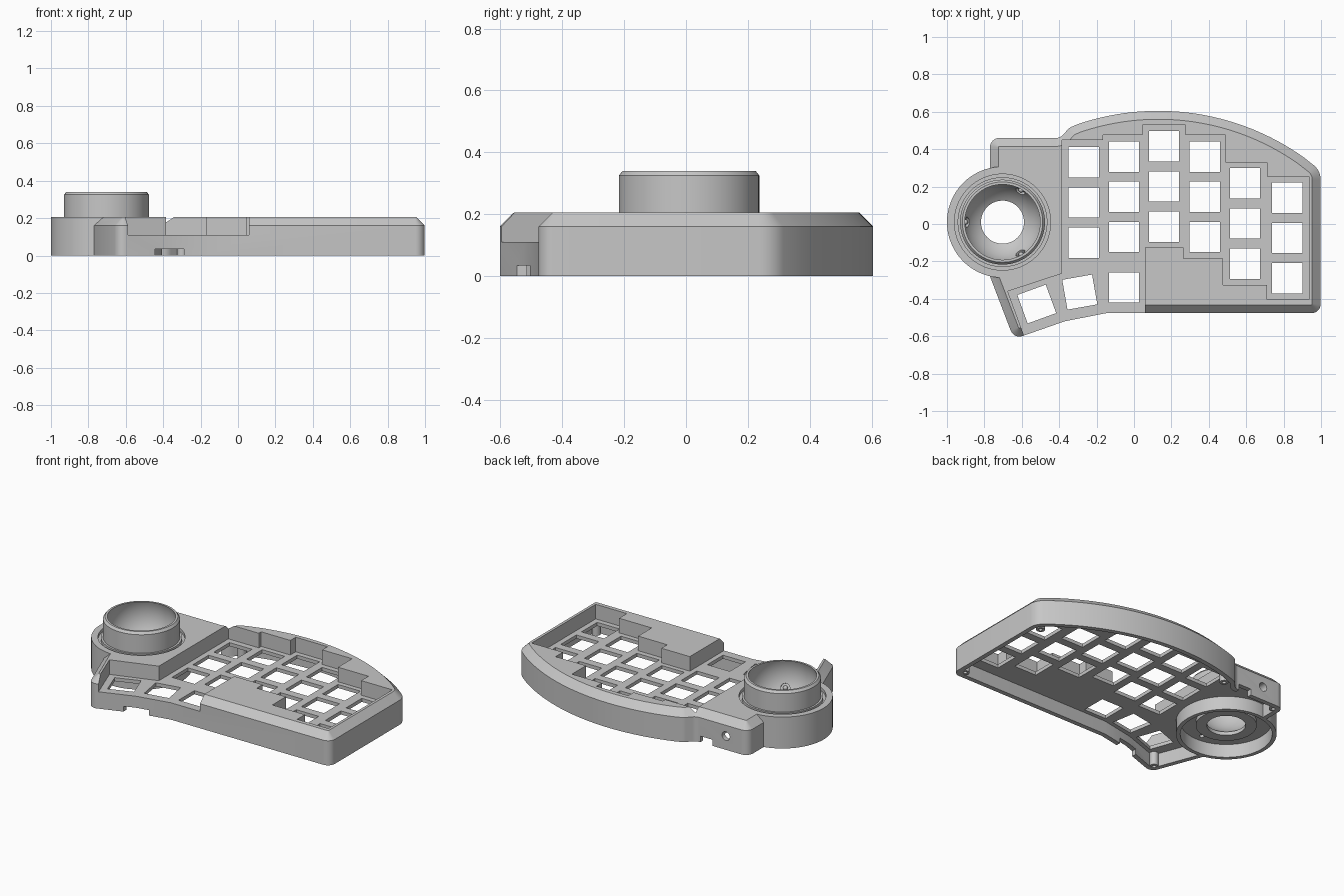
import bpy, bmesh
from math import sin, cos, asin, tan, radians, pi, sqrt
from mathutils import Vector, Matrix

if "Cube" in bpy.data.objects:
    bpy.data.objects.remove(bpy.data.objects["Cube"])

grey = bpy.data.materials.new("plastic_grey")
grey.use_nodes = True
grey.diffuse_color = (0.57, 0.57, 0.57, 1)
grey.node_tree.nodes["Principled BSDF"].inputs["Base Color"].default_value = (0.57, 0.57, 0.57, 1)

BALL = Vector((-0.703, 0.01, 0))   # trackball axis
DECK, UNDER, TOP = 0.11, 0.087, 0.205


def make(name, bm):
    bmesh.ops.recalc_face_normals(bm, faces=bm.faces)
    mesh = bpy.data.meshes.new(name)
    bm.to_mesh(mesh)
    bm.free()
    mesh.materials.append(grey)
    ob = bpy.data.objects.new(name, mesh)
    bpy.context.collection.objects.link(ob)
    return ob


def prism(name, pts, z0, z1, inset=0, chamfer=0):
    """Extruded outline, optionally shrunk first or chamfered at the top."""
    bm = bmesh.new()
    face = bm.faces.new([bm.verts.new((x, y, z0)) for x, y in pts])
    face.normal_update()
    if inset:
        rim = bmesh.ops.inset_region(bm, faces=[face], thickness=inset,
                                     use_boundary=True, use_even_offset=True)
        bmesh.ops.delete(bm, geom=rim["faces"], context='FACES')
    side = z1 - chamfer
    geo = bmesh.ops.extrude_face_region(bm, geom=[face], use_keep_orig=True)["geom"]
    bmesh.ops.translate(bm, vec=(0, 0, side - z0), verts=[g for g in geo if isinstance(g, bmesh.types.BMVert)])
    if chamfer:
        cap = [g for g in geo if isinstance(g, bmesh.types.BMFace)]
        bmesh.ops.recalc_face_normals(bm, faces=bm.faces)
        bmesh.ops.inset_region(bm, faces=cap, thickness=chamfer, use_even_offset=True)
        bmesh.ops.translate(bm, vec=(0, 0, chamfer), verts=cap[0].verts)
    return make(name, bm)


def lathe(name, profile, center, steps=72):
    bm = bmesh.new()
    vs = [bm.verts.new((r, 0, z)) for r, z in profile]
    es = [bm.edges.new((vs[i - 1], vs[i])) for i in range(len(vs))]
    bmesh.ops.spin(bm, geom=vs + es, axis=(0, 0, 1), cent=(0, 0, 0), angle=2 * pi, steps=steps)
    bmesh.ops.remove_doubles(bm, verts=bm.verts, dist=1e-5)
    bmesh.ops.translate(bm, vec=center, verts=bm.verts)
    return make(name, bm)


def boxes(name, items):
    """One mesh of boxes, each (center, size, turn in degrees)."""
    bm = bmesh.new()
    for c, s, turn in items:
        m = Matrix.Translation(c) @ Matrix.Rotation(radians(turn), 4, 'Z') @ Matrix.Diagonal((*s, 1))
        bmesh.ops.create_cube(bm, size=1, matrix=m)
    return make(name, bm)


def rods(name, items, radius, length):
    """One mesh of cylinders, each (center, axis)."""
    bm = bmesh.new()
    for c, axis in items:
        m = Matrix.Translation(c) @ Vector(axis).to_track_quat('Z', 'Y').to_matrix().to_4x4()
        bmesh.ops.create_cone(bm, cap_ends=True, segments=32, radius1=radius, radius2=radius,
                              depth=length, matrix=m)
    return make(name, bm)


def cut(ob, tool):
    tool.hide_render = True
    mod = ob.modifiers.new("cut", 'BOOLEAN')
    mod.operation, mod.solver, mod.object = 'DIFFERENCE', 'EXACT', tool
    bpy.context.view_layer.objects.active = ob
    bpy.ops.object.modifier_apply(modifier=mod.name)
    bpy.data.objects.remove(tool)


def smooth(ob):
    bpy.ops.object.select_all(action='DESELECT')
    ob.select_set(True)
    bpy.context.view_layer.objects.active = ob
    bpy.ops.object.shade_smooth_by_angle(angle=radians(25))


def rounded(corners, steps=8):
    """Outline from (x, y, radius) corners."""
    out = []
    for i, (x, y, r) in enumerate(corners):
        p = Vector((x, y))
        if not r:
            out.append(p)
            continue
        a = (Vector(corners[i - 1][:2]) - p).normalized()
        b = (Vector(corners[(i + 1) % len(corners)][:2]) - p).normalized()
        half = a.angle(b) / 2
        mid = p + (a + b).normalized() * r / sin(half)
        start, end = p + a * r / tan(half) - mid, p + b * r / tan(half) - mid
        for k in range(steps + 1):
            t = k / steps
            sweep = pi - 2 * half
            out.append(mid + (start * sin((1 - t) * sweep) + end * sin(t * sweep)) / sin(sweep))
    return out


# Case outline with the curved back edge
R = 1.34
a0, a1 = asin(0.78 / R), asin(-0.43 / R)
arc = [(0.13 + R * sin(a), 0.605 - R + R * cos(a), 0)
       for a in (a0 + (a1 - a0) * i / 36 for i in range(37))]
outline = rounded([(0.998, -0.477, 0.05), (0.998, 0.285, 0.1)] + arc +
                  [(-0.345, 0.515, 0.06), (-0.395, 0.46, 0.05), (-0.77, 0.46, 0.05), (-0.77, -0.28, 0),
                   (-0.642, -0.615, 0.05), (-0.37, -0.52, 0), (-0.15, -0.477, 0)])
case = prism("case_shell", outline, 0, TOP, chamfer=0.045)

# Hollow underside
cut(case, prism("cavity", outline, -0.1, UNDER, inset=0.03))

# Stepped key well, open at the thumb side
well = [(-0.385, 0.45), (-0.165, 0.45), (-0.165, 0.475), (0.045, 0.475), (0.045, 0.53),
        (0.275, 0.53), (0.275, 0.475), (0.49, 0.475), (0.49, 0.33), (0.71, 0.33),
        (0.71, 0.255), (0.935, 0.255), (0.935, -0.405), (0.71, -0.405), (0.71, -0.325),
        (0.475, -0.325), (0.475, -0.185), (0.265, -0.185), (0.265, -0.125), (0.06, -0.125),
        (0.06, -0.7), (-0.55, -0.7), (-0.675, -0.36), (-0.385, -0.265)]
cut(case, prism("key_well", well, DECK, 0.4))

# Switch openings: column x and top row y, then the thumb keys
columns = [(-0.268, 0.33), (-0.053, 0.36), (0.16, 0.416), (0.379, 0.36), (0.593, 0.218), (0.819, 0.14)]
keys = [(x, y - 0.215 * row, 0) for x, y in columns for row in range(3)]
keys += [(-0.053, -0.34, 0), (-0.29, -0.364, 10), (-0.52, -0.428, 20)]
cut(case, boxes("switch_holes", [((x, y, 0.095), (0.162, 0.162, 0.09), t) for x, y, t in keys]))

# Cable notches, back port and the opening for the trackball socket
cut(case, boxes("notches", [((-0.367, -0.53, 0), (0.155, 0.16, 0.07), 0),
                            ((-0.47, 0.46, 0), (0.09, 0.12, 0.08), 0)]))
cut(case, rods("port", [((-0.61, 0.46, 0.09), (0, 1, 0))], 0.028, 0.12))
cut(case, rods("socket_opening", [(BALL + Vector((0, 0, 0.1)), (0, 0, 1))], 0.285, 0.5))
smooth(case)

# Trackball socket: base ring, groove and spherical cup in one lathe
RAD, CZ = 0.215, 0.265
t0, t1 = asin((0.34 - CZ) / RAD), -asin(sqrt(RAD ** 2 - 0.115 ** 2) / RAD)
bowl = [(RAD * cos(t), CZ + RAD * sin(t)) for t in (t0 + (t1 - t0) * i / 20 for i in range(21))]
socket = lathe("trackball_socket",
               [(0.272, 0), (0.297, 0), (0.297, TOP), (0.257, TOP), (0.257, 0.185), (0.24, 0.185),
                (0.24, TOP), (0.227, TOP), (0.227, 0.325), (0.215, 0.34)] + bowl +
               [(0.115, 0.06), (0.18, 0.06), (0.18, UNDER), (0.272, UNDER)], BALL)

# Screw holes under the socket and three bearing seats with their balls
cut(socket, rods("socket_screws", [(BALL + Vector((0, y, UNDER)), (0, 0, 1)) for y in (-0.225, 0.225)],
                 0.014, 0.08))
seats = []
for deg in (60, 180, 300):
    d = Vector((0.192 * cos(radians(deg)), 0.192 * sin(radians(deg)), -sqrt(RAD ** 2 - 0.192 ** 2)))
    seats.append((BALL + Vector((0, 0, CZ)) + d, d))
cut(socket, rods("seats", seats, 0.027, 0.03))
smooth(socket)
for i, (p, d) in enumerate(seats):
    bm = bmesh.new()
    bmesh.ops.create_uvsphere(bm, u_segments=16, v_segments=10, radius=0.014,
                              matrix=Matrix.Translation(p + d.normalized() * 0.008))
    smooth(make(f"bearing_ball_{i + 1}", bm))

# Screw posts under the corners
for i, (x, y) in enumerate([(0.945, -0.425), (0.93, 0.25), (-0.3, 0.47), (-0.725, 0.415), (-0.62, -0.555)]):
    smooth(lathe(f"screw_post_{i + 1}", [(0.012, 0.001), (0.026, 0.001), (0.026, 0.09), (0.012, 0.09)],
                 (x, y, 0), 24))
